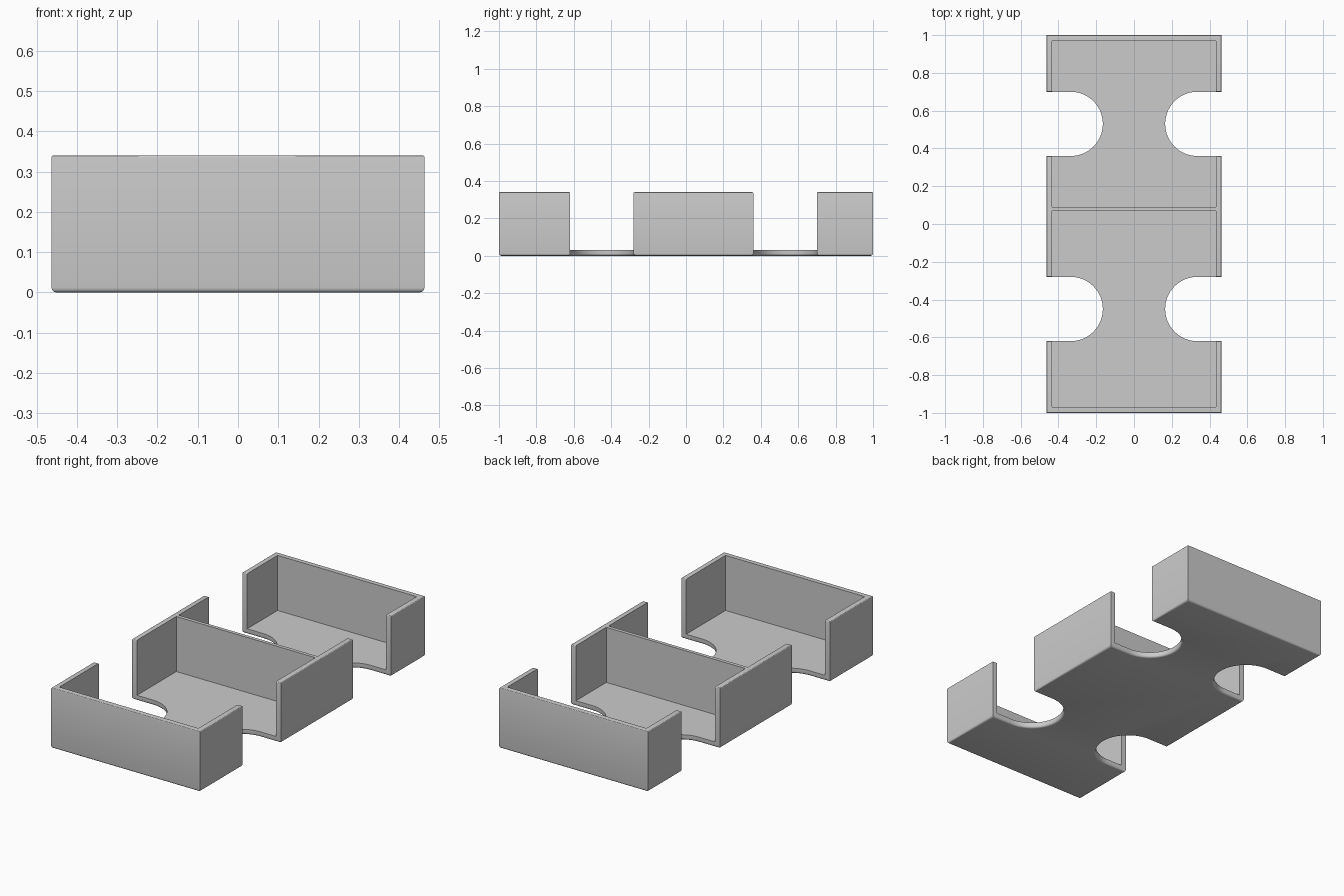
import bpy, bmesh, math

if "Cube" in bpy.data.objects:
    bpy.data.objects.remove(bpy.data.objects["Cube"], do_unlink=True)

HALF_X, HALF_Y, HEIGHT = 0.463, 1.0, 0.34
WALL, FLOOR = 0.03, 0.03
RADIUS, NOTCH_X = 0.17, 0.335      # finger notch radius and centre of its arc
NOTCHES = (-0.45, 0.53)            # notch centres along the tray
POCKETS = ((-HALF_Y + WALL, 0.07), (0.09, HALF_Y - WALL))
STEPS = 32

grey = bpy.data.materials.new("light grey plastic")
grey.use_nodes = True
colour = (0.6, 0.6, 0.6, 1)
grey.diffuse_color = colour
grey.node_tree.nodes["Principled BSDF"].inputs["Base Color"].default_value = colour


def make_object(name, bm):
    bmesh.ops.recalc_face_normals(bm, faces=bm.faces)
    mesh = bpy.data.meshes.new(name)
    bm.to_mesh(mesh)
    bm.free()
    obj = bpy.data.objects.new(name, mesh)
    bpy.context.collection.objects.link(obj)
    mesh.materials.append(grey)
    return obj


def right_side():
    """Outline of the +x edge from front to back, with two round notches."""
    pts = [(HALF_X, -HALF_Y)]
    for cy in NOTCHES:
        pts.append((HALF_X, cy - RADIUS))
        for i in range(STEPS + 1):
            a = -math.pi / 2 - math.pi * i / STEPS
            pts.append((NOTCH_X + RADIUS * math.cos(a), cy + RADIUS * math.sin(a)))
        pts.append((HALF_X, cy + RADIUS))
    pts.append((HALF_X, HALF_Y))
    return pts


# Solid body: notched outline, extruded, with softened rims
side = right_side()
outline = side + [(-x, y) for x, y in reversed(side)]
bm = bmesh.new()
base = bm.faces.new([bm.verts.new((x, y, 0)) for x, y in outline])
top = bmesh.ops.extrude_face_region(bm, geom=[base], use_keep_orig=True)
for v in top["geom"]:
    if isinstance(v, bmesh.types.BMVert):
        v.co.z = HEIGHT
bmesh.ops.recalc_face_normals(bm, faces=bm.faces)
for level, width in ((0, 0.012), (HEIGHT, 0.005)):
    rim = [e for e in bm.edges if all(abs(v.co.z - level) < 1e-5 for v in e.verts)]
    bmesh.ops.bevel(bm, geom=rim, offset=width, segments=4, profile=0.5, affect="EDGES")
tray = make_object("tray", bm)

# Two open compartments, leaving the thin divider between them
for y0, y1 in POCKETS:
    bm = bmesh.new()
    bmesh.ops.create_cube(bm, size=1)
    for v in bm.verts:
        v.co.x *= 2 * (HALF_X - WALL)
        v.co.y = y0 if v.co.y < 0 else y1
        v.co.z = FLOOR if v.co.z < 0 else HEIGHT + 0.1
    cutter = make_object("compartment_cutter", bm)
    cutter.hide_render = True
    cut = tray.modifiers.new("compartment", "BOOLEAN")
    cut.operation, cut.solver, cut.object = "DIFFERENCE", "EXACT", cutter
    bpy.context.view_layer.objects.active = tray
    bpy.ops.object.modifier_apply(modifier=cut.name)
    bpy.data.objects.remove(cutter, do_unlink=True)

# Smooth the rounded edges, keep the corners crisp
bpy.ops.object.select_all(action="DESELECT")
tray.select_set(True)
bpy.context.view_layer.objects.active = tray
bpy.ops.object.shade_smooth_by_angle(angle=math.radians(35))
